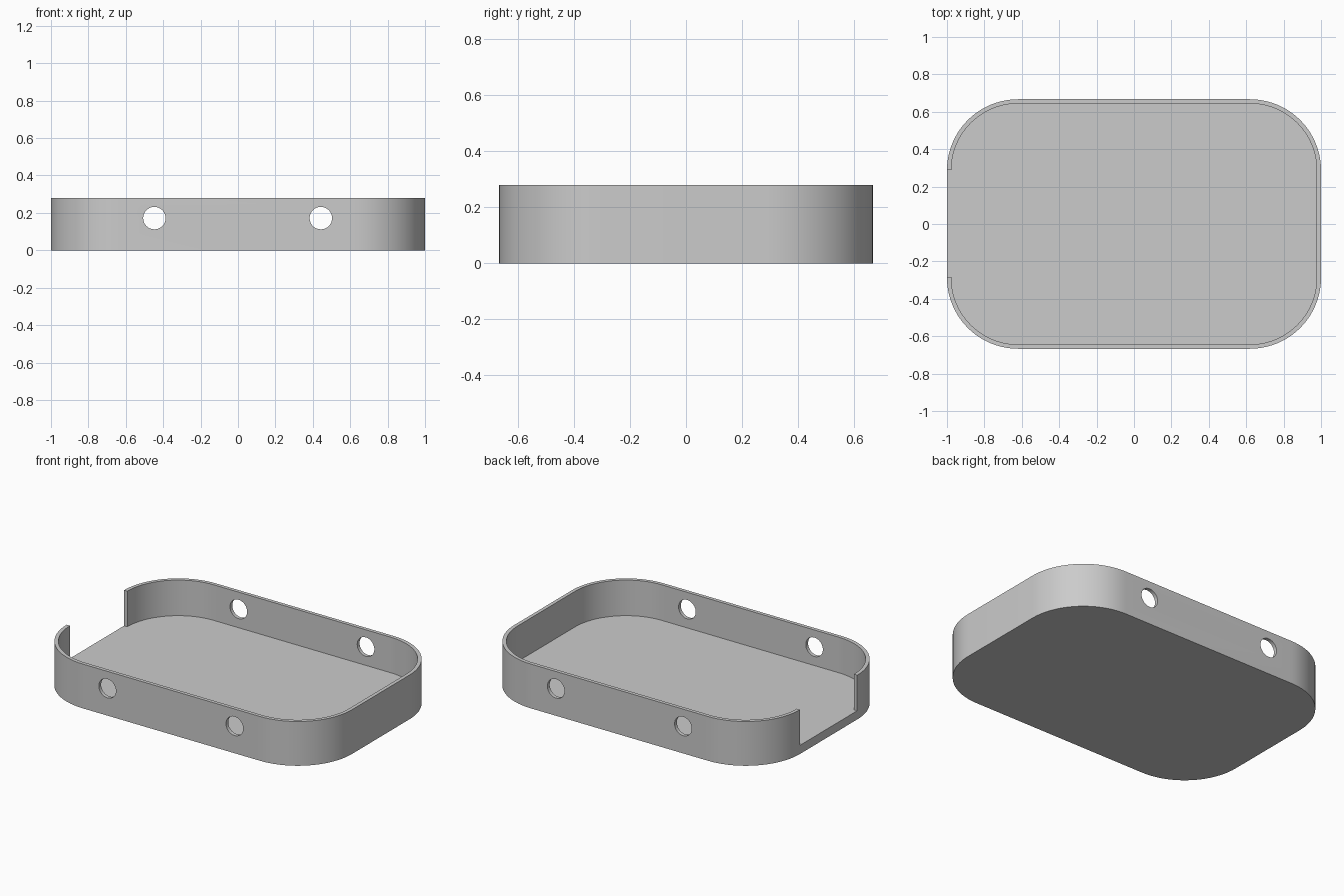
import bpy, bmesh
from math import pi, cos, sin
from mathutils import Matrix

cube = bpy.data.objects.get("Cube")
if cube:
    bpy.data.objects.remove(cube, do_unlink=True)

HALF_X, HALF_Y, HEIGHT = 1.0, 0.667, 0.28
RADIUS, WALL, FLOOR = 0.38, 0.023, 0.055
SEGMENTS = 20

grey = bpy.data.materials.new("plain grey")
grey.use_nodes = True
colour = (0.6, 0.6, 0.6, 1)
grey.diffuse_color = colour
grey.node_tree.nodes["Principled BSDF"].inputs["Base Color"].default_value = colour


def make_object(name, bm):
    bmesh.ops.recalc_face_normals(bm, faces=bm.faces)
    mesh = bpy.data.meshes.new(name)
    bm.to_mesh(mesh)
    bm.free()
    mesh.materials.append(grey)
    obj = bpy.data.objects.new(name, mesh)
    bpy.context.collection.objects.link(obj)
    return obj


def rounded_prism(name, inset, z0, z1):
    """Rounded rectangle, moved inward by inset and extruded from z0 to z1."""
    bm = bmesh.new()
    r = RADIUS - inset
    verts = []
    for corner, (sx, sy) in enumerate([(1, 1), (-1, 1), (-1, -1), (1, -1)]):
        for i in range(SEGMENTS + 1):
            a = (corner + i / SEGMENTS) * pi / 2
            verts.append(bm.verts.new((sx * (HALF_X - RADIUS) + r * cos(a),
                                       sy * (HALF_Y - RADIUS) + r * sin(a), z0)))
    base = bm.faces.new(verts)
    top = bmesh.ops.extrude_face_region(bm, geom=[base])["geom"]
    bmesh.ops.translate(bm, vec=(0, 0, z1 - z0),
                        verts=[v for v in top if isinstance(v, bmesh.types.BMVert)])
    return make_object(name, bm)


def cut(target, cutter):
    mod = target.modifiers.new("cut", "BOOLEAN")
    mod.operation = "DIFFERENCE"
    mod.solver = "EXACT"
    mod.object = cutter
    cutter.hide_render = True
    bpy.context.view_layer.objects.active = target
    bpy.ops.object.modifier_apply(modifier=mod.name)
    bpy.data.objects.remove(cutter, do_unlink=True)


# Tray shell: outer body with the hollow removed
tray = rounded_prism("tray", 0, 0, HEIGHT)
cut(tray, rounded_prism("hollow_cutter", WALL, FLOOR, HEIGHT + 0.2))

# Open end between the two right-hand corners, level with the floor
bm = bmesh.new()
bmesh.ops.create_cube(bm, size=1, matrix=Matrix.Translation((-HALF_X, 0.003, FLOOR + 0.25))
                      @ Matrix.Diagonal((0.2, 0.572, 0.5, 1)))
cut(tray, make_object("opening_cutter", bm))

# Two round holes through both long walls
for x in (-0.447, 0.443):
    bm = bmesh.new()
    bmesh.ops.create_cone(bm, cap_ends=True, segments=40, radius1=0.06, radius2=0.06, depth=2,
                          matrix=Matrix.Translation((x, 0, 0.172)) @ Matrix.Rotation(pi / 2, 4, "X"))
    cut(tray, make_object("hole_cutter", bm))

# Smooth corners, sharp rims
bpy.ops.object.select_all(action="DESELECT")
tray.select_set(True)
bpy.context.view_layer.objects.active = tray
bpy.ops.object.shade_smooth_by_angle(angle=pi / 6)
